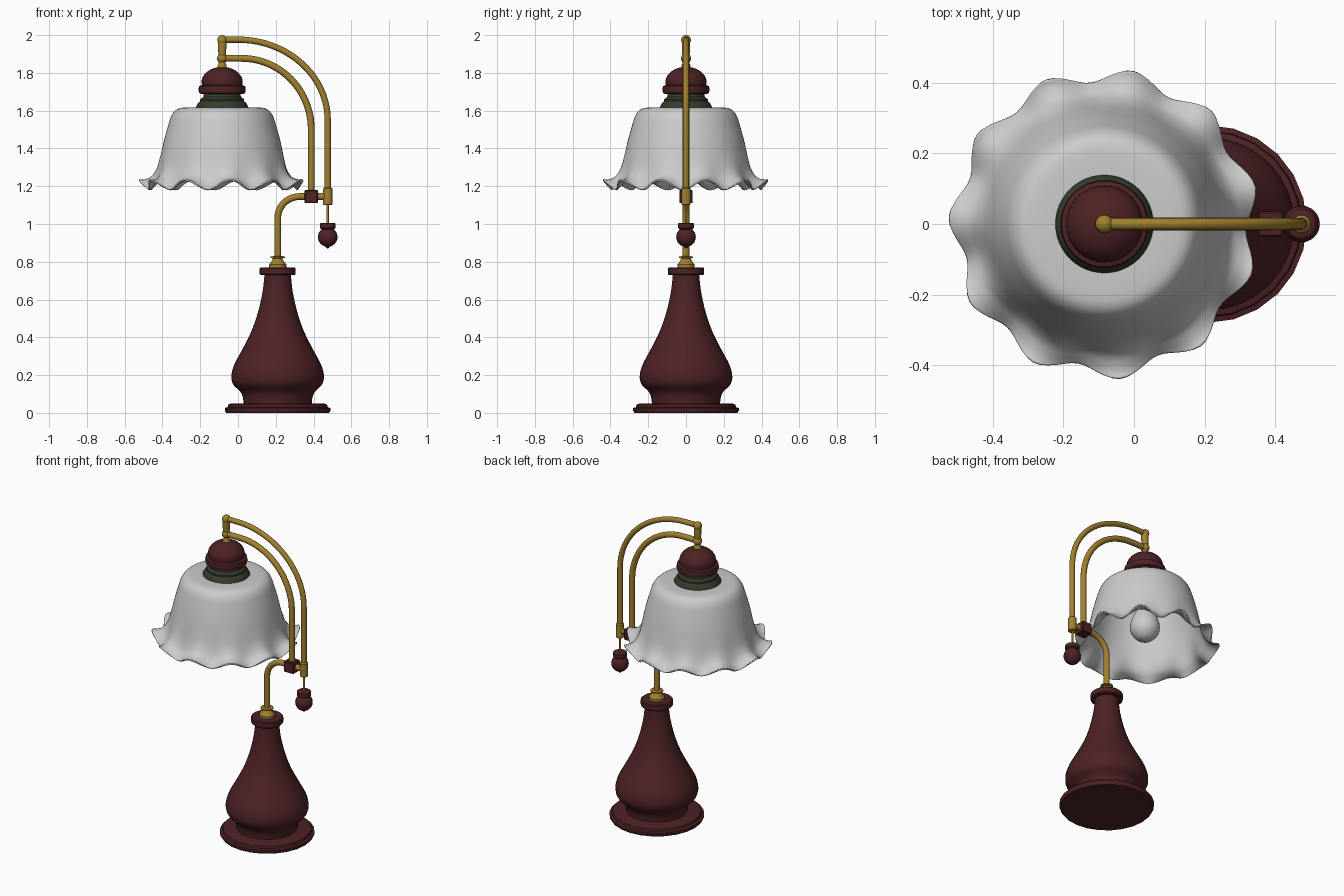
import bpy, bmesh, math
from mathutils import Vector

if "Cube" in bpy.data.objects:
    bpy.data.objects.remove(bpy.data.objects["Cube"])

BASE_X, LAMP_X, PULL_X, ELBOW_Z = 0.21, -0.084, 0.475, 1.145


def material(name, rgb):
    m = bpy.data.materials.new(name)
    m.diffuse_color = (*rgb, 1)
    m.use_nodes = True
    m.node_tree.nodes["Principled BSDF"].inputs["Base Color"].default_value = m.diffuse_color
    return m


WOOD = material("dark_red_wood", (0.075, 0.016, 0.018))
BRASS = material("brass", (0.36, 0.22, 0.028))
GREEN = material("green_patina", (0.035, 0.045, 0.025))


def finish(bm, name, mat=None, angle=35):
    bmesh.ops.recalc_face_normals(bm, faces=bm.faces)
    me = bpy.data.meshes.new(name)
    bm.to_mesh(me)
    bm.free()
    ob = bpy.data.objects.new(name, me)
    bpy.context.collection.objects.link(ob)
    if mat:
        me.materials.append(mat)
    bpy.ops.object.select_all(action='DESELECT')
    ob.select_set(True)
    bpy.context.view_layer.objects.active = ob
    bpy.ops.object.shade_smooth_by_angle(angle=math.radians(angle))
    return ob


def spline(pts, steps=4):
    """Catmull-Rom smoothing of a 2D profile."""
    p = [Vector(q) for q in [pts[0], *pts, pts[-1]]]
    out = []
    for a, b, c, d in zip(p, p[1:], p[2:], p[3:]):
        for k in range(steps):
            t = k / steps
            out.append(0.5 * (2 * b + (c - a) * t + (2 * a - 5 * b + 4 * c - d) * t * t
                              + (3 * b - a - 3 * c + d) * t ** 3))
    return out + [p[-1]]


def lathe(name, x, profile, mat=None, seg=32, warp=None, cap=True):
    """Revolve (radius, z) points round a vertical axis at x."""
    bm = bmesh.new()
    rings = []
    for i, (r, z) in enumerate(profile):
        ring = []
        for k in range(seg):
            a = math.tau * k / seg
            rr, zz = warp(i / (len(profile) - 1), a, r, z) if warp else (r, z)
            ring.append(bm.verts.new((x + rr * math.cos(a), rr * math.sin(a), zz)))
        rings.append(ring)
    for lo, hi in zip(rings, rings[1:]):
        for k in range(seg):
            n = (k + 1) % seg
            bm.faces.new((lo[k], lo[n], hi[n], hi[k]))
    if cap:
        bm.faces.new(rings[0][::-1])
        bm.faces.new(rings[-1])
    return finish(bm, name, mat)


def ball(name, x, z, r, mat, stretch=1):
    n = 12
    prof = [(max(r * math.sin(math.pi * i / n), 0.0005),
             z - stretch * r * math.cos(math.pi * i / n)) for i in range(n + 1)]
    return lathe(name, x, prof, mat, 24)


def pipe(name, pts, radius, mat=BRASS):
    cu = bpy.data.curves.new(name, 'CURVE')
    cu.dimensions = '3D'
    cu.bevel_depth, cu.bevel_resolution, cu.use_fill_caps = radius, 4, True
    s = cu.splines.new('POLY')
    s.points.add(len(pts) - 1)
    for p, (x, z) in zip(s.points, pts):
        p.co = (x, 0, z, 1)
    s.use_smooth = True
    ob = bpy.data.objects.new(name, cu)
    bpy.context.collection.objects.link(ob)
    cu.materials.append(mat)


def arc(cx, cz, a, b, start, end, n=20):
    out = []
    for i in range(n + 1):
        t = math.radians(start + (end - start) * i / n)
        out.append((cx + a * math.cos(t), cz + b * math.sin(t)))
    return out


# Stepped foot and turned vase body
lathe("foot", BASE_X, [(0.272, 0), (0.28, 0.012), (0.28, 0.026), (0.265, 0.03),
                       (0.262, 0.044), (0.245, 0.05)], WOOD, 24)
lathe("vase_body", BASE_X, spline([(0.18, 0.045), (0.185, 0.085), (0.2, 0.115), (0.235, 0.15),
                                   (0.245, 0.195), (0.23, 0.255), (0.185, 0.34), (0.14, 0.43),
                                   (0.105, 0.53), (0.08, 0.64), (0.069, 0.74)]), WOOD)
lathe("body_collar", BASE_X, [(0.09, 0.73), (0.095, 0.735), (0.095, 0.765), (0.09, 0.77)], WOOD)

# Brass foot of the stem
lathe("stem_cup", BASE_X, [(0.046, 0.768), (0.046, 0.785), (0.034, 0.8), (0.024, 0.818),
                           (0.038, 0.82), (0.038, 0.827), (0.02, 0.83)], BRASS)

# Stem, elbow and twin curved arms
pipe("stem", [(BASE_X, 0.8)] + arc(BASE_X + 0.115, 1.03, 0.115, 0.115, 180, 90)
     + [(PULL_X, ELBOW_Z)], 0.018)
pipe("inner_arm", [(0.388, 1.15)] + arc(0.02, 1.5, 0.368, 0.377, 0, 90) + [(LAMP_X, 1.877)], 0.018)
pipe("outer_arm", [(PULL_X, 1.12)] + arc(0.0, 1.55, PULL_X, 0.426, 0, 90) + [(LAMP_X, 1.976)], 0.0165)

# Wooden block joining stem and inner arm
bm = bmesh.new()
bmesh.ops.create_cube(bm, size=0.07)
bmesh.ops.bevel(bm, geom=bm.edges[:], offset=0.004, segments=1, affect='EDGES')
bmesh.ops.translate(bm, verts=bm.verts, vec=(0.388, 0, ELBOW_Z))
finish(bm, "joint_block", WOOD, 20)

# Collar under the outer arm with hanging pull
lathe("pull_collar", PULL_X, [(0.02, 1.1), (0.025, 1.104), (0.025, 1.188), (0.018, 1.194)], BRASS, 24)
pipe("pull_cord", [(PULL_X, 0.99), (PULL_X, 1.11)], 0.006)
lathe("pull_cap", PULL_X, [(0.03, 0.968), (0.036, 0.975), (0.042, 0.978), (0.042, 1.002),
                           (0.036, 1.006)], WOOD, 24)
ball("pull_knob", PULL_X, 0.931, 0.052, WOOD)
ball("pull_tip", PULL_X, 0.882, 0.011, WOOD)

# Hanger post with a ball at each arm end
lathe("hanger_post", LAMP_X, [(0.024, 1.815), (0.024, 1.84), (0.018, 1.85), (0.02, 1.9),
                              (0.022, 1.93), (0.022, 1.97)], BRASS, 24)
for label, z, r in (("upper", 1.974, 0.026), ("lower", 1.877, 0.027)):
    ball(label + "_hanger_ball", LAMP_X, z, r, BRASS)

# Wooden socket dome and ring
lathe("socket_dome", LAMP_X, [(0.105, 1.725)] + arc(0, 1.75, 0.109, 0.082, 0, 80, 10), WOOD)
lathe("socket_ring", LAMP_X, [(0.11, 1.688), (0.122, 1.694), (0.125, 1.712), (0.122, 1.73),
                              (0.105, 1.736)], WOOD)

# Green shade holder
lathe("shade_holder", LAMP_X, [(0.14, 1.608), (0.139, 1.618), (0.128, 1.64), (0.116, 1.65),
                               (0.116, 1.66), (0.1, 1.672), (0.095, 1.695)], GREEN, 48)


# Ruffled glass shade: eleven waves growing toward the rim
def ruffle(t, a, r, z):
    w = max(0, (t - 0.5) / 0.5) ** 2
    c = math.cos(11 * (a - math.radians(14)))
    return r + 0.021 * w * c, z + 0.027 * w * c


shade = lathe("glass_shade", LAMP_X,
              spline([(0.11, 1.614), (0.19, 1.613), (0.235, 1.605), (0.263, 1.575), (0.282, 1.52),
                      (0.304, 1.44), (0.322, 1.36), (0.34, 1.29), (0.365, 1.24), (0.398, 1.215),
                      (0.42, 1.207)]), None, 132, ruffle, cap=False)
solid = shade.modifiers.new("glass_thickness", 'SOLIDIFY')
solid.thickness = 0.008
solid.offset = 0

# Bulb inside the shade
lathe("bulb", LAMP_X, spline([(0.001, 1.242), (0.045, 1.256), (0.08, 1.295), (0.088, 1.335),
                              (0.078, 1.385), (0.05, 1.45), (0.04, 1.5), (0.04, 1.61)]))
